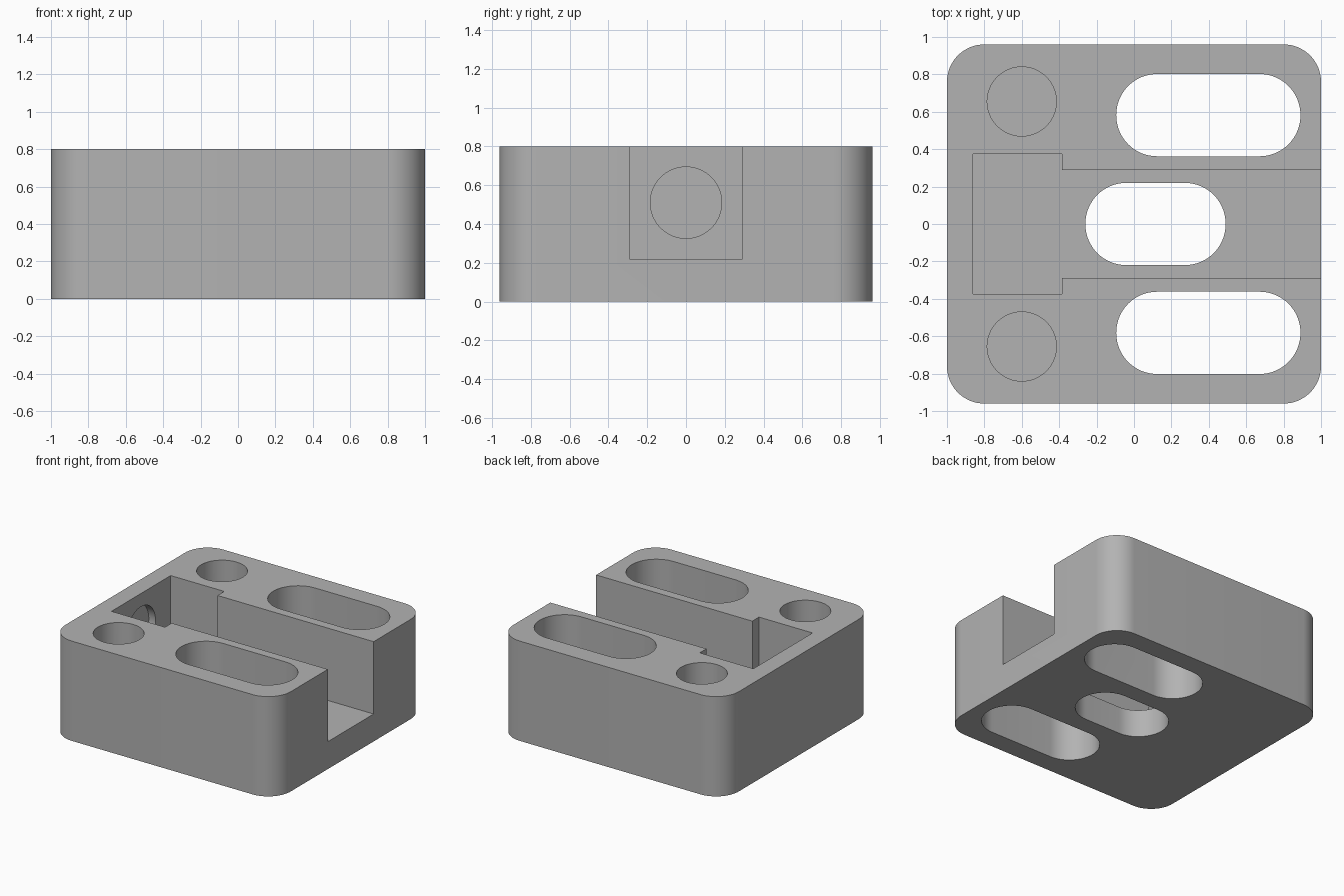
import bpy, bmesh, math

if "Cube" in bpy.data.objects:
    bpy.data.objects.remove(bpy.data.objects["Cube"])

grey = bpy.data.materials.new("mid grey")
grey.diffuse_color = (0.45, 0.45, 0.45, 1)
grey.use_nodes = True
grey.node_tree.nodes["Principled BSDF"].inputs["Base Color"].default_value = grey.diffuse_color


def rounded_outline(x0, x1, y0, y1, r, steps=16):
    """Rectangle with round corners; r of half the width gives a slot or circle."""
    centres = [(x1 - r, y1 - r), (x0 + r, y1 - r), (x0 + r, y0 + r), (x1 - r, y0 + r)]
    pts = []
    for q, (cx, cy) in enumerate(centres):
        for i in range(steps + 1):
            a = math.pi / 2 * (q + i / steps)
            pts.append((cx + r * math.cos(a), cy + r * math.sin(a)))
    return pts


def extrude(name, pts, z0, z1):
    bm = bmesh.new()
    face = bm.faces.new([bm.verts.new((x, y, z0)) for x, y in pts])
    new = bmesh.ops.extrude_face_region(bm, geom=[face])["geom"]
    bmesh.ops.translate(bm, vec=(0, 0, z1 - z0),
                        verts=[v for v in new if isinstance(v, bmesh.types.BMVert)])
    bmesh.ops.remove_doubles(bm, verts=bm.verts, dist=1e-5)
    bmesh.ops.recalc_face_normals(bm, faces=bm.faces)
    mesh = bpy.data.meshes.new(name)
    bm.to_mesh(mesh)
    bm.free()
    mesh.materials.append(grey)
    obj = bpy.data.objects.new(name, mesh)
    bpy.context.collection.objects.link(obj)
    return obj


# Block with rounded vertical corners
block = extrude("slotted_block", rounded_outline(-1, 1, -0.96, 0.96, 0.2), 0, 0.8)

# T-shaped pocket, open at the right side
tee = [(-0.86, -0.375), (-0.385, -0.375), (-0.385, -0.29), (1.1, -0.29),
       (1.1, 0.29), (-0.385, 0.29), (-0.385, 0.375), (-0.86, 0.375)]
cutters = [extrude("pocket_cutter", tee, 0.22, 0.9)]

# Middle slot through the pocket floor
cutters.append(extrude("middle_slot_cutter",
                       rounded_outline(-0.26, 0.49, -0.22, 0.22, 0.219), -0.1, 0.4))

# Long through slots and blind round holes on both sides
for s in (-1, 1):
    y = 0.582 * s
    cutters.append(extrude("long_slot_cutter",
                           rounded_outline(-0.095, 0.89, y - 0.22, y + 0.22, 0.219), -0.1, 0.9))
    y = 0.655 * s
    cutters.append(extrude("round_hole_cutter",
                           rounded_outline(-0.785, -0.415, y - 0.185, y + 0.185, 0.185), 0.22, 0.9))

# Shallow round recess in the pocket's end wall
recess = extrude("recess_cutter",
                 rounded_outline(-0.184, 0.184, -0.184, 0.184, 0.184), 0, 0.2)
recess.rotation_euler = (0, math.pi / 2, 0)
recess.location = (-0.92, 0, 0.51)
cutters.append(recess)

# Cut everything out of the block
bpy.context.view_layer.objects.active = block
block.select_set(True)
for c in cutters:
    c.hide_render = True
    mod = block.modifiers.new(c.name, 'BOOLEAN')
    mod.operation = 'DIFFERENCE'
    mod.solver = 'EXACT'
    mod.object = c
    bpy.ops.object.modifier_apply(modifier=mod.name)
for c in cutters:
    bpy.data.objects.remove(c)

bpy.ops.object.shade_smooth_by_angle(angle=math.radians(30))
